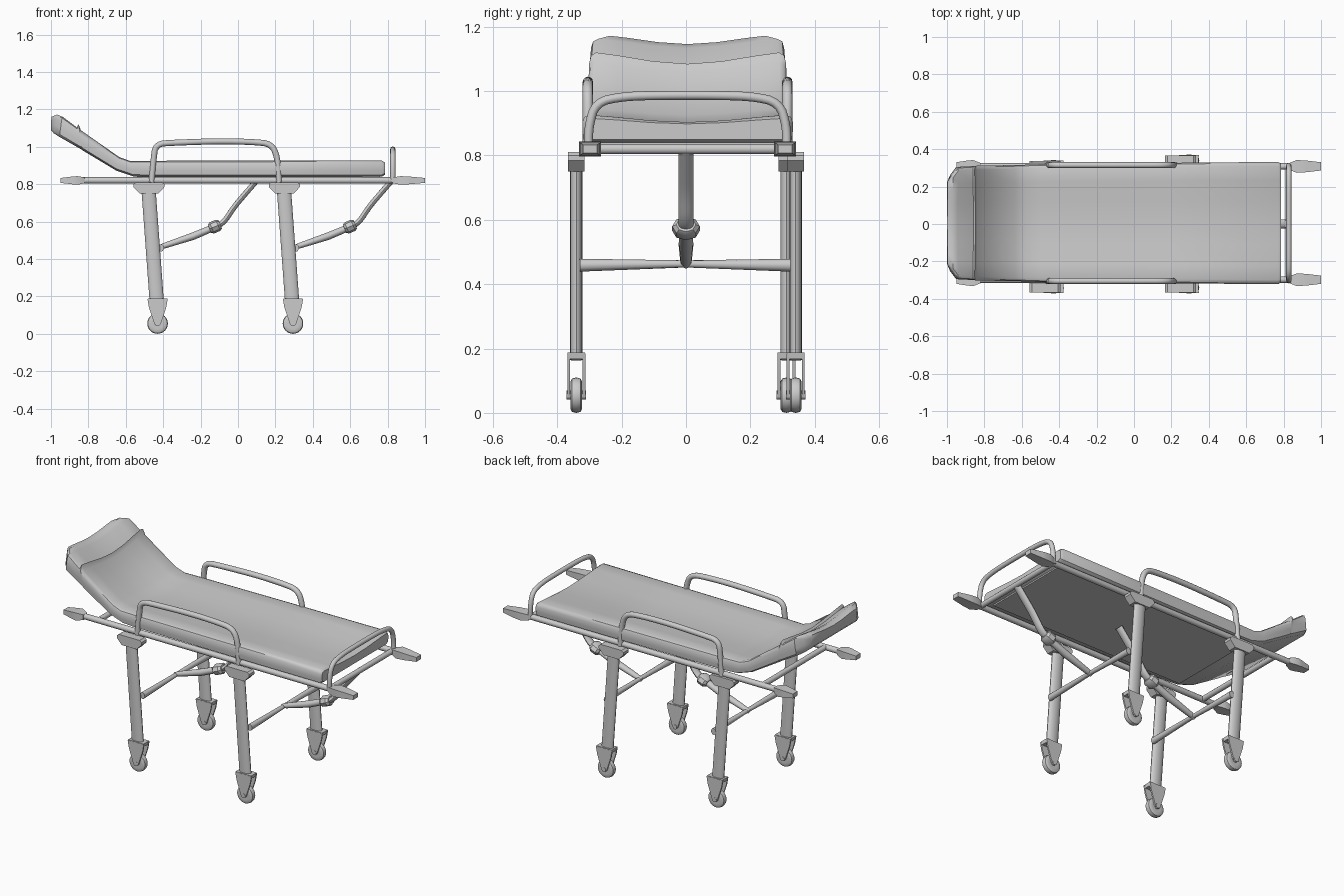
import bpy, bmesh, math
from mathutils import Vector as V

if "Cube" in bpy.data.objects:
    bpy.data.objects.remove(bpy.data.objects["Cube"])

RAIL_Y, MID_Y, RAIL_Z = 0.303, 0.005, 0.82


def finish(name, bm, angle=35):
    bmesh.ops.recalc_face_normals(bm, faces=bm.faces)
    me = bpy.data.meshes.new(name)
    bm.to_mesh(me)
    bm.free()
    ob = bpy.data.objects.new(name, me)
    bpy.context.collection.objects.link(ob)
    bpy.ops.object.select_all(action='DESELECT')
    ob.select_set(True)
    bpy.context.view_layer.objects.active = ob
    bpy.ops.object.shade_smooth_by_angle(angle=math.radians(angle))
    return ob


def loft(name, rings, angle=35):
    """Skin a list of closed rings and cap both ends."""
    bm = bmesh.new()
    rows = [[bm.verts.new(p) for p in r] for r in rings]
    n = len(rows[0])
    for a, b in zip(rows, rows[1:]):
        for i in range(n):
            j = (i + 1) % n
            bm.faces.new((a[i], a[j], b[j], b[i]))
    bm.faces.new(rows[0])
    bm.faces.new(rows[-1])
    return finish(name, bm, angle)


def sweep(name, path, sizes, side=(0, 1, 0), n=12):
    """Ellipse (n=4: box) along a path; sizes = (half width along side, half depth)."""
    path, side = [V(p) for p in path], V(side)
    if isinstance(sizes, tuple):
        sizes = [sizes] * len(path)
    k, off = (math.sqrt(2), math.pi / 4) if n == 4 else (1, 0)
    rings = []
    for i, p in enumerate(path):
        t = (path[min(i + 1, len(path) - 1)] - path[max(i - 1, 0)]).normalized()
        s = (side - t * side.dot(t)).normalized()
        u = t.cross(s)
        a, b = sizes[i]
        angs = [off + 2 * math.pi * j / n for j in range(n)]
        rings.append([p + s * (k * a * math.cos(q)) + u * (k * b * math.sin(q)) for q in angs])
    return loft(name, rings)


def rounded(pts, times=2):
    """Corner cutting that keeps the end points."""
    pts = [V(p) for p in pts]
    for _ in range(times):
        new = [pts[0]]
        for a, b in zip(pts, pts[1:]):
            new += [a.lerp(b, .25), a.lerp(b, .75)]
        pts = new + [pts[-1]]
    return pts


def prism(name, profile, y, half):
    """Front (x, z) outline extruded along y."""
    return loft(name, [[(x, y + s * half, z) for x, z in profile] for s in (-1, 1)])


# mattress: bottom (x, z), top (x, z), half width
stations = [
    ((.785, .85), (.785, .915), .318), ((.77, .84), (.77, .926), .327),
    ((.2, .838), (.2, .926), .322), ((-.48, .838), (-.5, .925), .315),
    ((-.56, .842), (-.58, .925), .312), ((-.65, .872), (-.635, .945), .31),
    ((-.83, .98), (-.84, 1.088), .307), ((-.835, .984), (-.852, 1.12), .306),
    ((-.845, .99), (-.862, 1.104), .305), ((-.955, 1.053), (-.94, 1.162), .30),
    ((-.985, 1.072), (-.968, 1.172), .26), ((-1, 1.09), (-.998, 1.16), .22)]
section = [(-.92, 0), (-.99, .12), (-1, .4), (-1, .75), (-.98, .93), (-.93, 1), (-.7, .93), (-.35, .8)]
ring = section + [(0, .74)] + [(-y, t) for y, t in reversed(section)]
loft("mattress", [[(b[0] + (a[0] - b[0]) * (1 - t), MID_Y + y * w, b[1] + (a[1] - b[1]) * (1 - t))
                   for y, t in ring] for a, b, w in stations], 40)

# inset panel under the mattress
prism("base_panel", [(.76, .832), (.76, .845), (-.54, .845), (-.54, .832)], MID_Y, .27)

# long rails, grips and side guards
for s, tag in ((-1, "front"), (1, "back")):
    y = MID_Y + s * RAIL_Y
    sweep(tag + "_rail", [(-.86, y, RAIL_Z), (.87, y, RAIL_Z)], (.017, .017))
    for d, x0, x1 in ((1, .83, 1.0), (-1, .82, .95)):
        w = x1 - x0
        xs = [x0, x0 + .04, x0 + .55 * w, x1]
        sweep(f"{tag}_grip_{'foot' if d > 0 else 'head'}", [(d * x, y, RAIL_Z) for x in xs],
              [(.018, .016), (.034, .023), (.031, .02), (.022, .013)], n=4)
    y = MID_Y + s * .31
    guard = [(-.462, .81), (-.452, .93), (-.44, 1.015), (-.34, 1.022), (-.1, 1.03), (.08, 1.026),
             (.18, 1.015), (.212, .94), (.22, .81)]
    sweep(tag + "_side_guard", rounded([(x, y, z) for x, z in guard]), (.016, .016))

# foot hoop and cross bars
half = [(.308, .81), (.308, .89), (.285, .965), (.2, .984), (.07, .987)]
hoop = [(.828, MID_Y - y, z) for y, z in half] + [(.828, MID_Y + y, z) for y, z in reversed(half)]
sweep("foot_hoop", rounded(hoop), (.014, .014), (1, 0, 0))
for x, tag in ((-.73, "head"), (.825, "foot")):
    sweep(tag + "_cross_bar", [(x, MID_Y - RAIL_Y, RAIL_Z), (x, MID_Y + RAIL_Y, RAIL_Z)],
          (.016, .016), (1, 0, 0))


def leg(tag, x, y):
    """Bracket, leaning leg and caster; x is the wheel centre."""
    bx = x - .046
    prism(tag + "_bracket", [(bx - .07, .81), (bx + .07, .81), (bx + .083, .80), (bx + .083, .785),
                             (bx + .05, .75), (bx - .05, .75), (bx - .083, .785), (bx - .083, .80)], y, .025)
    sweep(tag + "_leg", [(x - .049, y, .78), (x - .004, y, .165)], (.019, .038), n=16)
    for s in (-1, 1):
        prism(f"{tag}_fork_{'outer' if s > 0 else 'inner'}",
              [(x - .054, .185), (x + .054, .185), (x + .046, .14), (x + .016, .05),
               (x - .016, .05), (x - .046, .14)], y + s * .0235, .0045)
    prism(tag + "_fork_top", [(x - .052, .188), (x + .052, .188), (x + .049, .168), (x - .049, .168)], y, .027)
    tyre = [(-.018, .03), (-.018, .043), (-.013, .052), (0, .055), (.013, .052), (.018, .043), (.018, .03)]
    rings = [[(x + r * math.cos(i * math.pi / 12), y + w, .055 + r * math.sin(i * math.pi / 12))
              for i in range(24)] for w, r in tyre]
    loft(tag + "_wheel", rings)
    sweep(tag + "_axle", [(x, y - .03, .055), (x, y + .03, .055)], (.014, .014), (1, 0, 0))


leg("front_head", -.43, -.341)
leg("back_head", -.43, .312)
leg("front_foot", .294, -.341)
leg("back_foot", .294, .341)

# folding braces, one per leg pair
for dx, tag in ((0, "head"), (.722, "foot")):
    sweep(tag + "_leg_spreader", [(dx - .412, -.33, .459), (dx - .412, 0, .463), (dx - .412, .325, .459)],
          [(.016, .02), (.014, .011), (.016, .02)], (1, 0, 0))
    sweep(tag + "_lower_brace", [(dx - .425, 0, .46), (dx - .39, 0, .472), (dx - .24, 0, .522), (dx - .12, 0, .572)],
          [(.012, .012), (.018, .015), (.023, .02), (.02, .018)])
    sweep(tag + "_brace_collar", [(dx - .152, 0, .561), (dx - .14, 0, .566), (dx - .107, 0, .58), (dx - .095, 0, .585)],
          [(.03, .024), (.043, .032), (.043, .032), (.03, .024)], n=8)
    sweep(tag + "_upper_brace", rounded([(dx - .125, 0, .57), (dx - .075, 0, .595), (dx - .02, 0, .68),
                                         (dx + .04, 0, .75), (dx + .105, 0, .825)]), (.024, .015))
